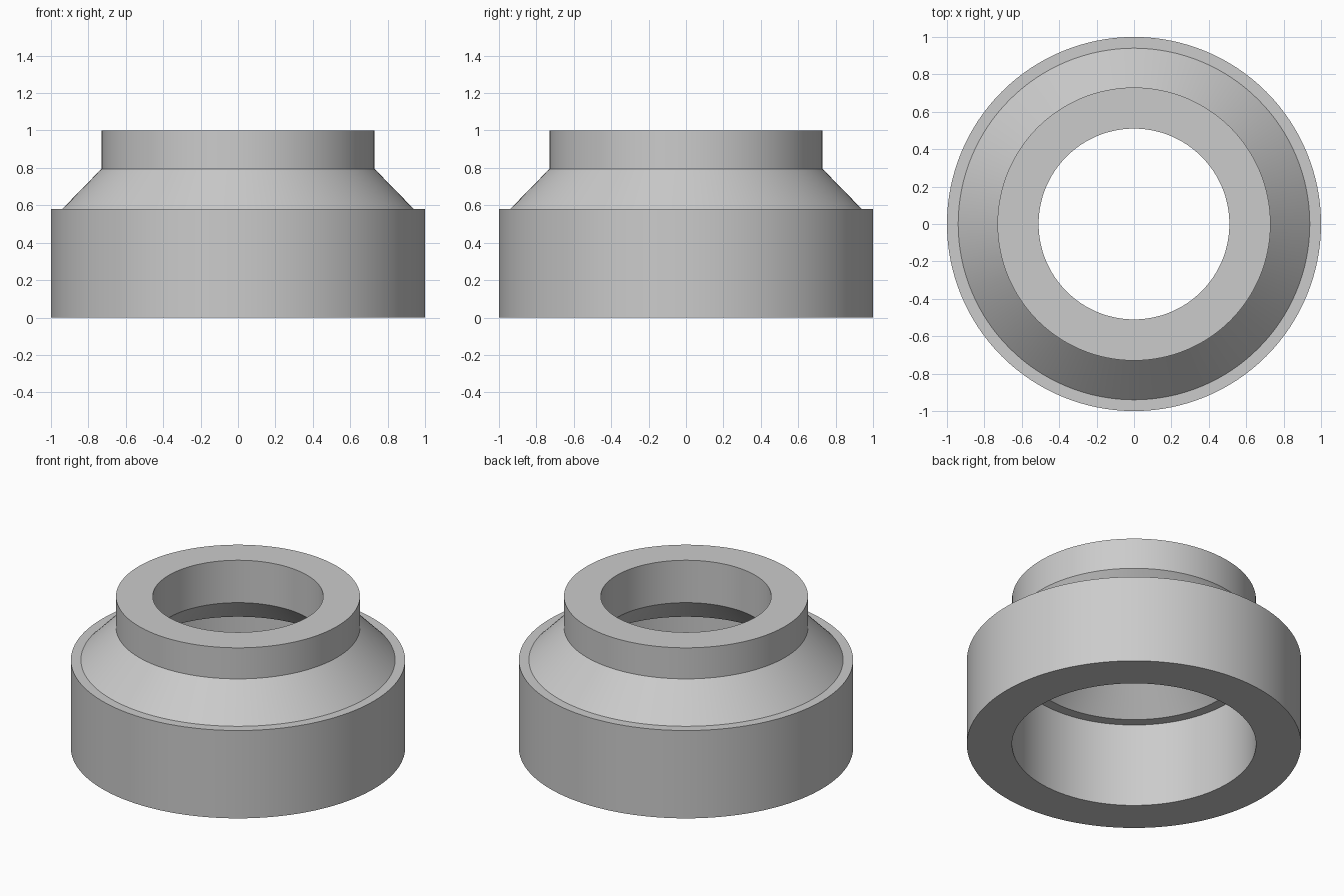
import bpy, bmesh, math

if "Cube" in bpy.data.objects:
    bpy.data.objects.remove(bpy.data.objects["Cube"])

# Closed wall cross-section (radius, height): outside going up, then inside going down
PROFILE = [
    (1.00, 0.00), (1.00, 0.58), (0.94, 0.58), (0.73, 0.795), (0.73, 1.00),
    (0.51, 1.00), (0.51, 0.72), (0.665, 0.555), (0.73, 0.555), (0.73, 0.00),
]
SEGMENTS = 128


def lathe(name, profile, segments):
    """Revolve a closed profile around z into a solid ring."""
    bm = bmesh.new()
    rings = []
    for i in range(segments):
        a = 2 * math.pi * i / segments
        rings.append([bm.verts.new((r * math.cos(a), r * math.sin(a), z))
                      for r, z in profile])
    n = len(profile)
    for i in range(segments):
        here, there = rings[i], rings[(i + 1) % segments]
        for j in range(n):
            k = (j + 1) % n
            bm.faces.new((here[j], there[j], there[k], here[k]))
    bmesh.ops.recalc_face_normals(bm, faces=bm.faces)
    mesh = bpy.data.meshes.new(name)
    bm.to_mesh(mesh)
    bm.free()
    obj = bpy.data.objects.new(name, mesh)
    bpy.context.collection.objects.link(obj)
    return obj


# Hollow stepped reducer collar
collar = lathe("reducer_collar", PROFILE, SEGMENTS)
bpy.context.view_layer.objects.active = collar
collar.select_set(True)
bpy.ops.object.shade_smooth_by_angle(angle=math.radians(30))
